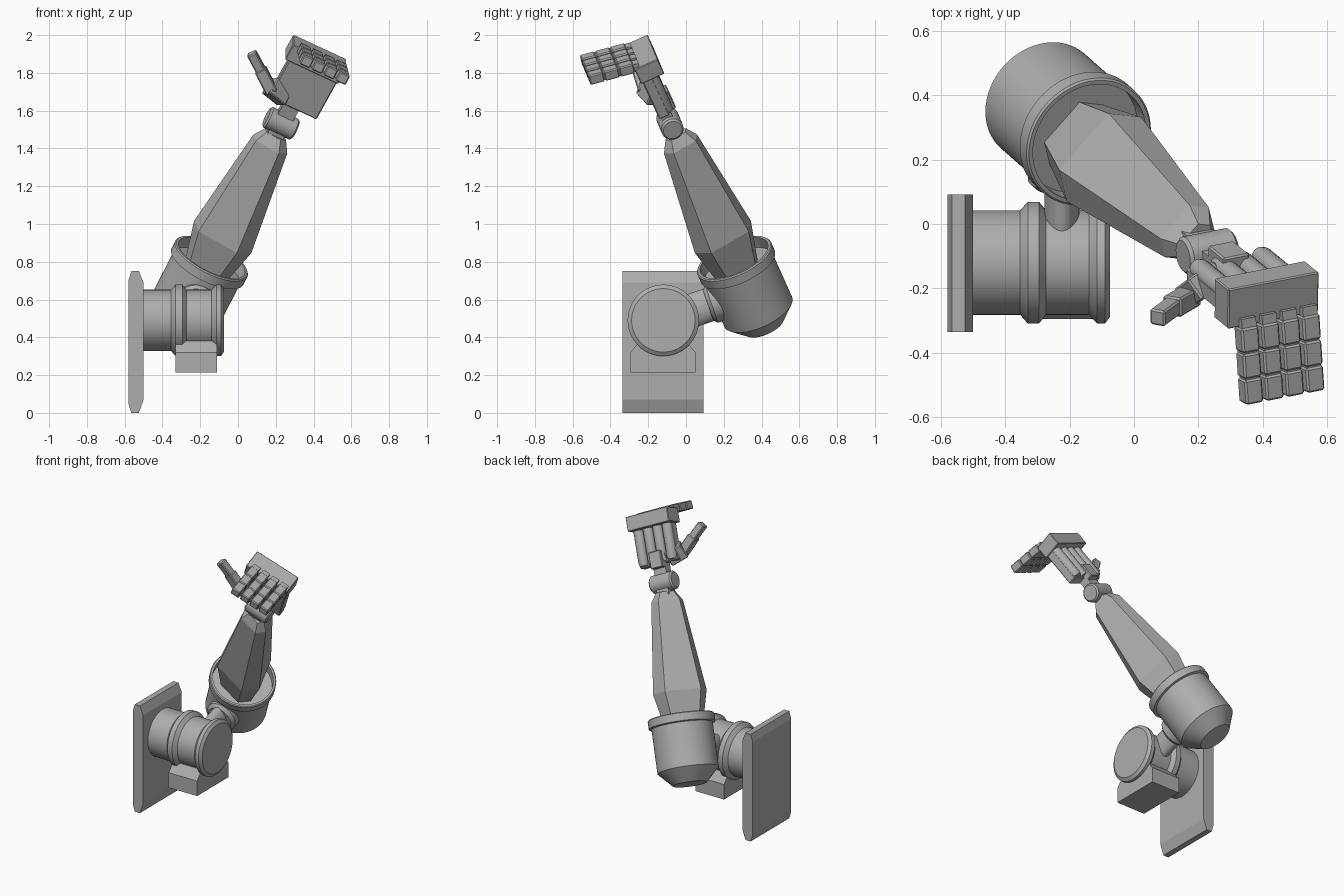
import bpy, bmesh, math
from mathutils import Matrix, Vector

cube = bpy.data.objects.get("Cube")
if cube:
    bpy.data.objects.remove(cube, do_unlink=True)

grey = bpy.data.materials.new("plain_grey")
grey.use_nodes = True
grey.diffuse_color = (0.42, 0.42, 0.42, 1)
grey.node_tree.nodes["Principled BSDF"].inputs["Base Color"].default_value = (0.42, 0.42, 0.42, 1)


def frame(origin, z_dir, x_hint):
    """Matrix at origin with z along z_dir and x as near x_hint as possible."""
    z = Vector(z_dir).normalized()
    x = Vector(x_hint)
    x = (x - z * x.dot(z)).normalized()
    m = Matrix((x, z.cross(x), z)).transposed().to_4x4()
    m.translation = Vector(origin)
    return m


def loft(name, rings, m=Matrix(), smooth=False, bevel=0):
    """Skin equal rings of points, closing both ends."""
    bm = bmesh.new()
    rows = [[bm.verts.new(m @ Vector(p)) for p in ring] for ring in rings]
    n = len(rows[0])
    for a, b in zip(rows, rows[1:]):
        for i in range(n):
            j = (i + 1) % n
            bm.faces.new((a[i], a[j], b[j], b[i]))
    bm.faces.new(rows[0][::-1])
    bm.faces.new(rows[-1])
    bmesh.ops.recalc_face_normals(bm, faces=bm.faces)
    me = bpy.data.meshes.new(name)
    bm.to_mesh(me)
    bm.free()
    me.materials.append(grey)
    ob = bpy.data.objects.new(name, me)
    bpy.context.collection.objects.link(ob)
    if bevel:
        mod = ob.modifiers.new("edge", 'BEVEL')
        mod.width = bevel
        mod.segments = 1
    if smooth:
        bpy.ops.object.select_all(action='DESELECT')
        ob.select_set(True)
        bpy.context.view_layer.objects.active = ob
        bpy.ops.object.shade_smooth_by_angle(angle=math.radians(25))
    return ob


def lathe(name, profile, m, seg=48):
    """Turn (radius, height) pairs about local z."""
    turn = [2 * math.pi * i / seg for i in range(seg)]
    return loft(name, [[(r * math.cos(t), r * math.sin(t), h) for t in turn]
                       for r, h in profile], m, smooth=True)


def box(name, lo, hi, m=Matrix(), bevel=0):
    (x0, y0, z0), (x1, y1, z1) = lo, hi
    return loft(name, [[(x0, y0, z), (x1, y0, z), (x1, y1, z), (x0, y1, z)]
                       for z in (z0, z1)], m, bevel=bevel)


def bone(name, p, q, w, d, x_hint, bevel=0.006):
    """Box running from p to q."""
    p, q = Vector(p), Vector(q)
    return box(name, (-w / 2, -d / 2, 0), (w / 2, d / 2, (q - p).length),
               frame(p, q - p, x_hint), bevel)


def cut_triangle(r, z):
    """Three wide sides joined by three narrow ones."""
    turn = [math.radians(side + half) for side in (90, 210, 330) for half in (-41, 41)]
    return [(r * math.cos(t) - .01, r * math.sin(t) - .013, z) for t in turn]


# Mounting plate with sloped top and bottom edges
plate = [(-.58, .70), (-.565, .75), (-.525, .75), (-.50, .69),
         (-.50, .07), (-.525, 0), (-.565, 0), (-.58, .05)]
loft("mounting_plate", [[(x, y, z) for x, z in plate] for y in (-.335, .092)])

# Shoulder drum along x, with two raised bands
lathe("shoulder_drum",
      [(.162, 0), (.162, .146), (.189, .17), (.189, .205), (.162, .227),
       (.162, .36), (.189, .385), (.189, .41), (.168, .425)],
      frame((-.5, -.12, .49), (1, 0, 0), (0, 1, 0)), 64)

# Block under the drum
block = [(-.295, .215), (.05, .215), (.05, .32), (0, .38), (-.245, .38), (-.295, .32)]
loft("shoulder_block", [[(x, y, z) for y, z in block] for x in (-.33, -.11)])

# Link from the drum to the elbow cup
link = frame((-.224, -.12, .49), (0, .456, .155), (1, 0, 0))
lathe("elbow_link", [(.09, 0), (.09, .4)], link @ Matrix.Diagonal((.6, 1, 1, 1)))
lathe("elbow_collar", [(.085, .25), (.105, .27), (.105, .36)], link)

# Elbow cup, hollow at the top
AXIS = Vector((.42, -.37, .825)).normalized()
arm = frame((-.145, .26, .808), AXIS, (.66, .75, 0))
lathe("elbow_cup",
      [(.11, -.42), (.196, -.33), (.196, -.045), (.213, -.04), (.213, .01),
       (.207, .016), (.194, .016), (.194, -.05)], arm, 64)

# Tapered forearm, a triangle with cut corners
loft("forearm", [cut_triangle(.125, -.055), cut_triangle(.178, .17),
                 cut_triangle(.105, .76), cut_triangle(.065, .82)], arm)

# Wrist barrel, and the hand frame: x across, y to the back, z to the knuckles
hand = frame((.228, -.085, 1.533), (.45, -.37, .81), (.885, .176, -.42))
barrel = hand @ Matrix.Rotation(math.pi / 2, 4, 'Y')
lathe("wrist_barrel", [(.05, -.085), (.06, -.075), (.06, .075), (.05, .085)], barrel, 32)
box("wrist_fork", (-.045, -.04, -.09), (.045, .04, 0), hand)
box("wrist_tongue", (-.045, -.03, 0), (.045, .03, .15), hand)

# Palm with four rounded ridges on its back
box("palm", (-.135, -.04, .12), (.15, .02, .38), hand, .006)
for i in range(4):
    x = -.1 + .072 * i
    lathe(f"palm_ridge_{i + 1}", [(.028, .13), (.034, .15), (.034, .36)],
          hand @ Matrix.Translation((x, .018, 0)), 16)
box("back_bracket", (-.045, .0, .09), (.045, .065, .2), hand, .005)
box("knuckle_block", (-.158, -.05, .36), (.157, .085, .456), hand, .004)

# Four fingers of three segments, with thinner joints between
rise = math.radians(10)
step = Vector((0, -math.cos(rise), math.sin(rise)))
across = hand.to_3x3().col[0]
for i in range(4):
    root = Vector((-.095 + .071 * i, -.05, .457))
    bone(f"finger_{i + 1}_core", hand @ (root - step * .03), hand @ (root + step * .23),
         .05, .044, across, 0)
    for s in range(3):
        a = root + step * (.083 * s)
        bone(f"finger_{i + 1}_segment_{s + 1}", hand @ a, hand @ (a + step * .079),
             .06, .056, across)

# Thumb
bone("thumb_base", (.25, -.16, 1.67), (.168, -.22, 1.735), .1, .08, (0, 0, 1))
bone("thumb_middle", (.18, -.22, 1.70), (.118, -.257, 1.82), .064, .062, (1, 0, 0))
bone("thumb_tip", (.123, -.254, 1.81), (.072, -.292, 1.905), .052, .052, (1, 0, 0))
